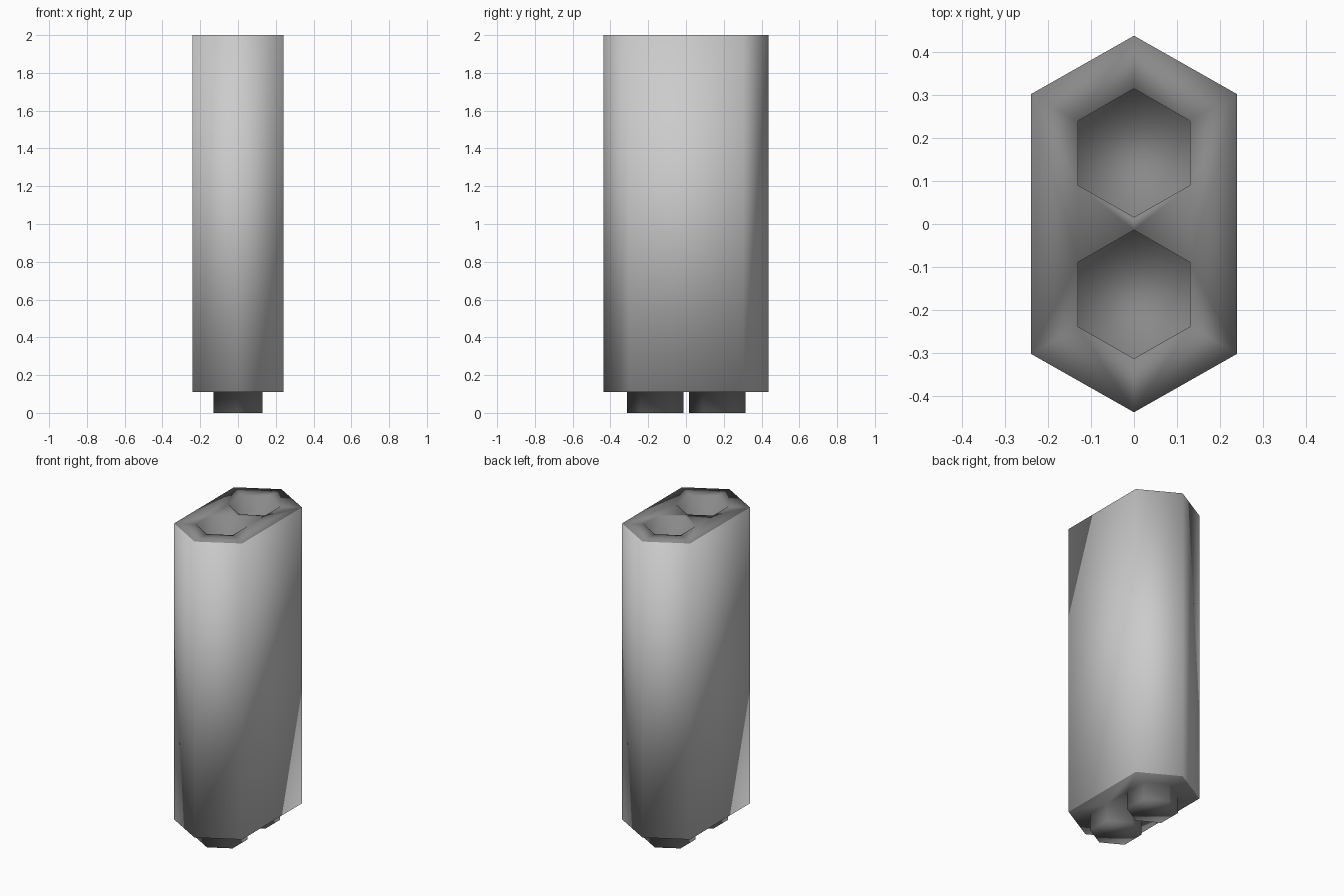
import bpy, bmesh

if "Cube" in bpy.data.objects:
    bpy.data.objects.remove(bpy.data.objects["Cube"])

# Cross-sections (x, y)
OUTER = [(0, -.438), (.24, -.302), (.24, .302), (0, .438), (-.24, .302), (-.24, -.302)]
HEX = [(0, -.149), (.13, -.075), (.13, .075), (0, .15), (-.13, .075), (-.13, -.075)]
CENTRES = (-.164, .165)
BOTTOM, TOP, PEG = .11, 2.0, .11

bm = bmesh.new()


def ring(points, z, dy=0):
    return [bm.verts.new((x, y + dy, z)) for x, y in points]


def walls(a, b):
    for i in range(len(a)):
        j = (i + 1) % len(a)
        bm.faces.new((a[i], a[j], b[j], b[i]))


def fill(rings):
    edges = []
    for r in rings:
        for i in range(len(r)):
            j = (i + 1) % len(r)
            edges.append(bm.edges.get((r[i], r[j])))
    bmesh.ops.triangle_fill(bm, use_beauty=True, edges=edges, normal=(0, 0, 1))


# Outer body walls
low, high = ring(OUTER, BOTTOM), ring(OUTER, TOP)
walls(low, high)

# Pegs underneath and matching sockets in the top
under, over = [low], [high]
for cy in CENTRES:
    for z, depth, group in ((BOTTOM, PEG, under), (TOP, PEG, over)):
        mouth, end = ring(HEX, z, cy), ring(HEX, z - depth, cy)
        walls(mouth, end)
        bm.faces.new(end)
        group.append(mouth)

# Flat ends around the pegs and sockets
fill(under)
fill(over)
bmesh.ops.recalc_face_normals(bm, faces=bm.faces[:])

# Smooth throughout; the tall outer walls are light, the ends, pegs and sockets dark
for f in bm.faces:
    f.smooth = True
    heights = [v.co.z for v in f.verts]
    f.material_index = 0 if max(heights) - min(heights) > 1 else 1

mesh = bpy.data.meshes.new("hexagonal_block")
bm.to_mesh(mesh)
bm.free()
block = bpy.data.objects.new("hexagonal_block", mesh)
bpy.context.collection.objects.link(block)

for name, value in (("light grey", .6), ("dark grey", .25)):
    mat = bpy.data.materials.new(name)
    mat.diffuse_color = (value, value, value, 1)
    mat.use_nodes = True
    mat.node_tree.nodes["Principled BSDF"].inputs["Base Color"].default_value = mat.diffuse_color
    mesh.materials.append(mat)
